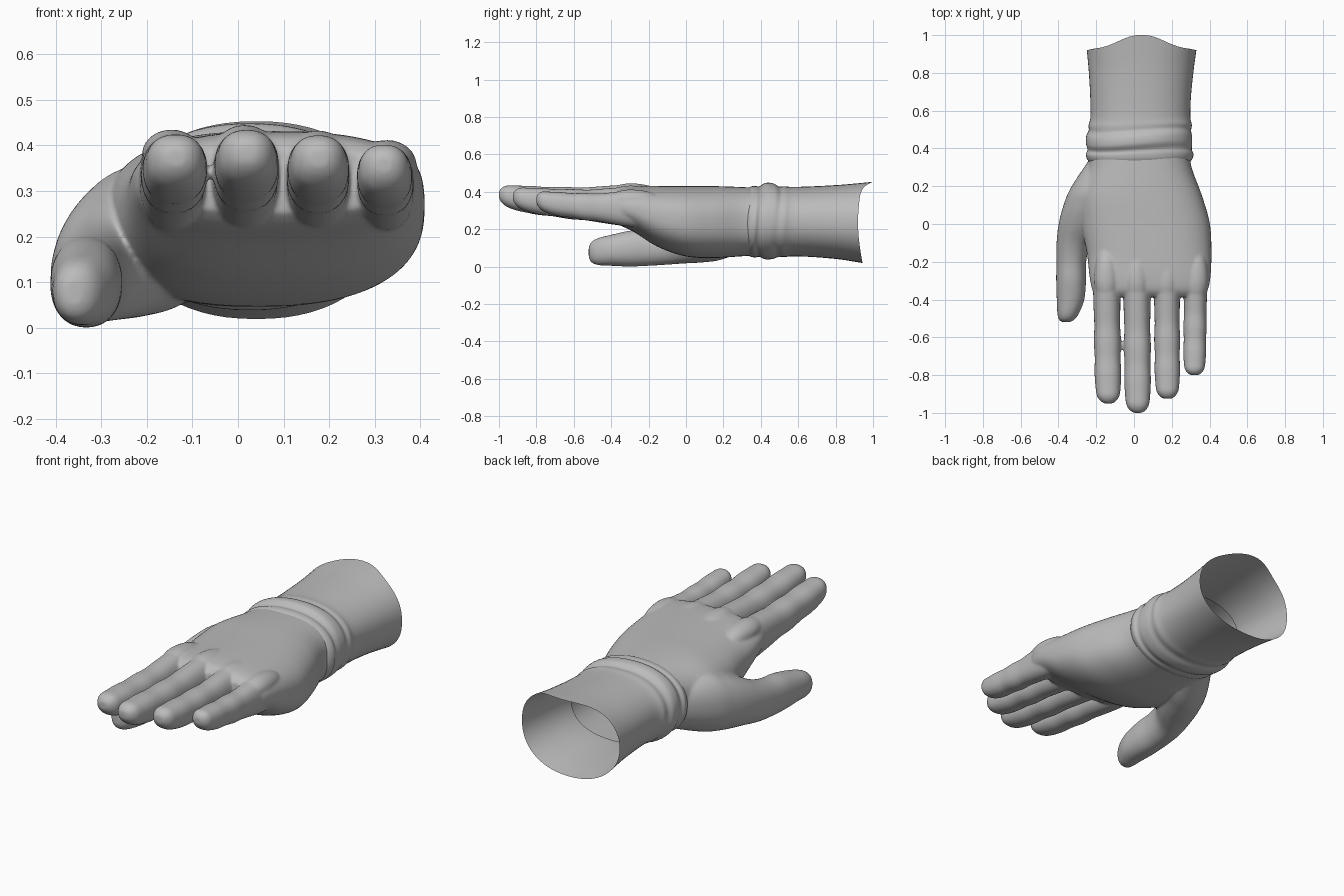
import bpy, bmesh, math

if "Cube" in bpy.data.objects:
    bpy.data.objects.remove(bpy.data.objects["Cube"])

glove_grey = bpy.data.materials.new("glove_grey")
glove_grey.diffuse_color = (0.5, 0.5, 0.5, 1)
glove_grey.use_nodes = True
glove_grey.node_tree.nodes["Principled BSDF"].inputs["Base Color"].default_value = glove_grey.diffuse_color


def spline(rows, steps=5):
    """Smooth a list of section rows with a Catmull-Rom curve."""
    out = []
    for i in range(len(rows) - 1):
        a, b, c, d = (rows[max(i - 1, 0)], rows[i], rows[i + 1],
                      rows[min(i + 2, len(rows) - 1)])
        for s in range(steps):
            t = s / steps
            out.append([0.5 * (2 * q + (r - p) * t + (2 * p - 5 * q + 4 * r - u) * t * t
                               + (3 * q - p - 3 * r + u) * t ** 3)
                        for p, q, r, u in zip(a, b, c, d)])
    out.append(list(rows[-1]))
    return out


def loft(bm, rows, power=2.0, sides=40, caps=True, shift=None):
    """Skin sections (y, centre x, centre z, half width, half height)."""
    rings = []
    for y, cx, cz, rx, rz in spline(rows):
        ring = []
        for k in range(sides):
            a = 2 * math.pi * k / sides
            c, s = math.cos(a), math.sin(a)
            px = math.copysign(abs(c) ** (2 / power), c)
            pz = math.copysign(abs(s) ** (2 / power), s)
            dy = shift(y, a) if shift else 0
            ring.append(bm.verts.new((cx + rx * px, y + dy, cz + rz * pz)))
        rings.append(ring)
    for p, q in zip(rings, rings[1:]):
        for k in range(sides):
            n = (k + 1) % sides
            bm.faces.new((p[k], p[n], q[n], q[k]))
    if caps:
        bm.faces.new(rings[0])
        bm.faces.new(rings[-1])


def make_object(name, bm):
    bmesh.ops.recalc_face_normals(bm, faces=bm.faces[:])
    mesh = bpy.data.meshes.new(name)
    bm.to_mesh(mesh)
    bm.free()
    mesh.materials.append(glove_grey)
    ob = bpy.data.objects.new(name, mesh)
    bpy.context.collection.objects.link(ob)
    bpy.ops.object.select_all(action='DESELECT')
    ob.select_set(True)
    bpy.context.view_layer.objects.active = ob
    return ob


def finger(bm, tip, x0, x1, half, top, low_tip):
    """Finger with joint bulges, thinner and rounded at the tip."""
    start = -0.24
    rows = []
    for t, w in ((0, .95), (.14, 1.0), (.3, .98), (.42, .95), (.54, 1.0), (.66, .95),
                 (.77, .98), (.87, .93), (.94, .84), (.98, .6), (1.0, .3)):
        hi = top - 0.012 * math.sin(math.pi * t) ** 2
        lo = 0.205 + (low_tip - 0.205) * t
        mid, rz = (hi + lo) / 2, (hi - lo) / 2
        mid += 0.012 * max(0, t - .85) / .15
        rows.append((start + (tip - start) * t, x0 + (x1 - x0) * t, mid, half * w, rz * w))
    loft(bm, rows, 2.3)


# hand: palm and wrist
bm = bmesh.new()
loft(bm, [(.62, .035, .24, .24, .165), (.42, .03, .24, .262, .178),
          (.3, .03, .24, .275, .185), (.15, .035, .238, .325, .192),
          (0, .06, .242, .342, .188), (-.15, .08, .268, .33, .163),
          (-.28, .085, .308, .32, .122), (-.35, .085, .32, .305, .1),
          (-.385, .085, .322, .28, .07)], 2.45, 64)

# hand: thumb and its base
loft(bm, [(.38, -.1, .22, .11, .11), (.2, -.185, .2, .145, .16),
          (.1, -.235, .178, .138, .155), (0, -.275, .152, .124, .135),
          (-.1, -.32, .122, .09, .112), (-.2, -.332, .104, .079, .1),
          (-.3, -.333, .096, .079, .096), (-.4, -.336, .087, .073, .083),
          (-.47, -.348, .08, .058, .072), (-.505, -.356, .077, .042, .055),
          (-.52, -.36, .076, .02, .03)], 2.2)

# hand: four fingers and their knuckles
for tip, x0, x1, half, top, low in ((-.95, -.146, -.136, .072, .428, .295),
                                    (-1.0, .015, .02, .072, .438, .305),
                                    (-.925, .174, .177, .069, .426, .295),
                                    (-.80, .327, .32, .062, .405, .285)):
    finger(bm, tip, x0, x1, half, top, low)
    loft(bm, [(-.42, x0, top - .06, .03, .03), (-.36, x0, top - .05, .055, .048),
              (-.29, x0, top - .048, .065, .055), (-.2, x0, top - .055, .055, .05),
              (-.12, x0, top - .07, .03, .03)])
hand = make_object("hand", bm)

# fuse the hand into one smooth skin
mod = hand.modifiers.new("fuse", 'REMESH')
mod.mode = 'VOXEL'
mod.voxel_size = 0.0065
mod = hand.modifiers.new("soften", 'SMOOTH')
mod.factor = 0.5
mod.iterations = 10
mod = hand.modifiers.new("lighten", 'DECIMATE')
mod.ratio = 0.4
for m in ("fuse", "soften", "lighten"):
    bpy.ops.object.modifier_apply(modifier=m)

# open the wrist end inside the cuff
bm = bmesh.new()
bm.from_mesh(hand.data)
bmesh.ops.bisect_plane(bm, geom=bm.verts[:] + bm.edges[:] + bm.faces[:],
                       plane_co=(0, .58, 0), plane_no=(0, 1, 0), clear_outer=True)
bm.to_mesh(hand.data)
bm.free()
for p in hand.data.polygons:
    p.material_index = 0
    p.use_smooth = True


def cuff_shift(y, a):
    """Slanted folds near the wrist and a raised lip at the rim."""
    s, c = math.sin(a), math.cos(a)
    fold = 0.014 * math.sin(2 * a) * math.exp(-((y - .45) / .1) ** 2)
    end = max(0, (y - .6) / .33) ** 3
    lip = 0.068 * max(0, s) ** 8 - 0.012 * abs(c) ** 6 + 0.012 * max(0, -s) ** 4
    return fold + end * lip


# cuff: folds at the wrist, then an open flared sleeve
bm = bmesh.new()
loft(bm, [(.32, .03, .24, .262, .172), (.345, .03, .24, .279, .187),
          (.37, .03, .24, .285, .191), (.393, .03, .24, .276, .189),
          (.425, .027, .243, .281, .204), (.465, .027, .243, .28, .202),
          (.495, .031, .24, .271, .188), (.525, .033, .24, .273, .189),
          (.57, .034, .24, .264, .186), (.68, .035, .24, .267, .189),
          (.82, .038, .238, .278, .2), (.932, .04, .236, .29, .217)],
     2.2, 64, False, cuff_shift)
cuff = make_object("cuff", bm)
bpy.ops.object.shade_smooth_by_angle(angle=math.radians(60))
